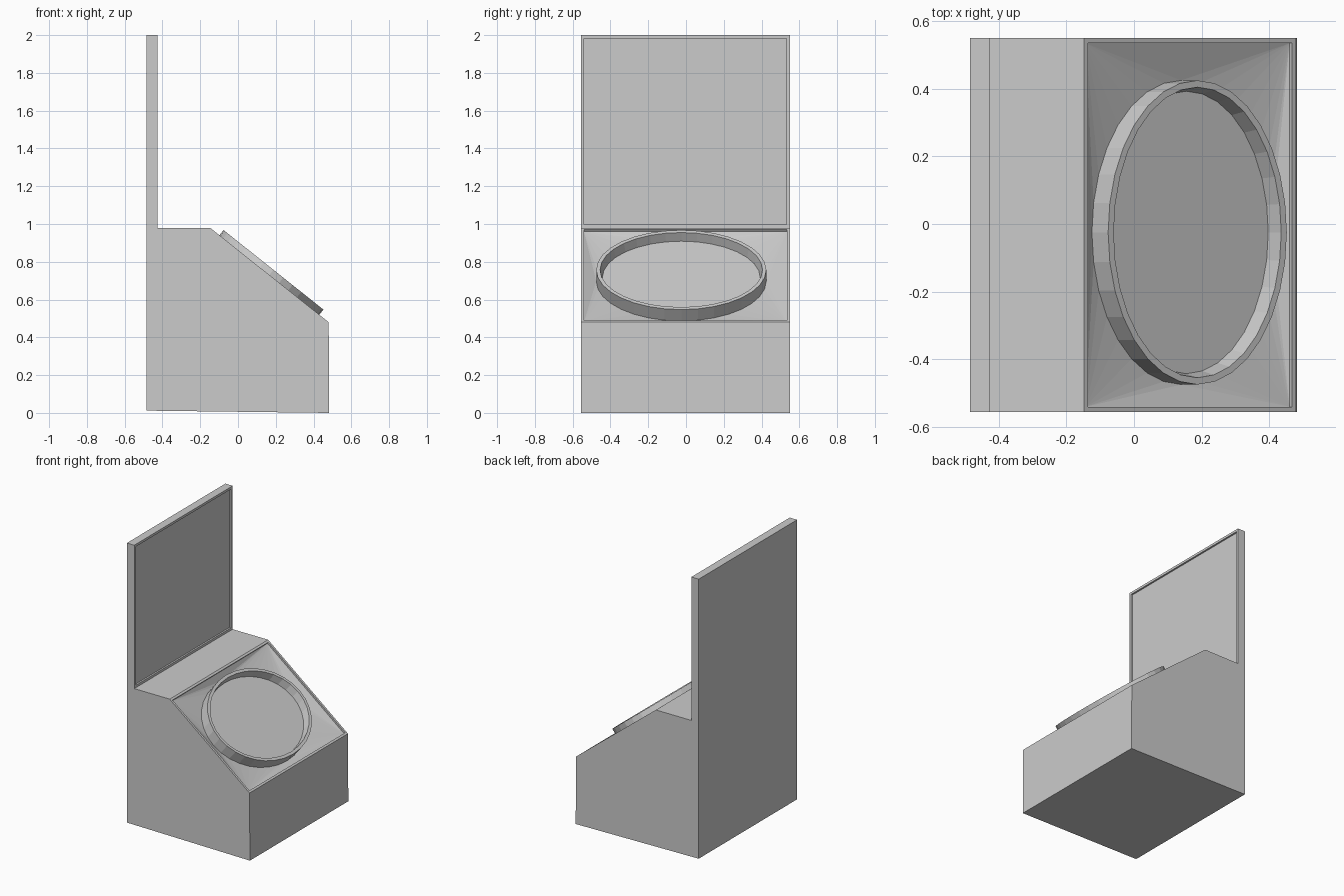
import bpy, bmesh
from math import cos, sin, pi
from mathutils import Vector

if "Cube" in bpy.data.objects:
    bpy.data.objects.remove(bpy.data.objects["Cube"])

Y0, Y1 = -0.556, 0.55
SEG = 32


def finish(name, bm):
    bmesh.ops.remove_doubles(bm, verts=bm.verts, dist=1e-5)
    bmesh.ops.recalc_face_normals(bm, faces=bm.faces)
    mesh = bpy.data.meshes.new(name)
    bm.to_mesh(mesh)
    bm.free()
    obj = bpy.data.objects.new(name, mesh)
    bpy.context.collection.objects.link(obj)
    return obj


def quad_strip(bm, a, b):
    """Join two closed vertex loops of equal length."""
    for i in range(len(a)):
        j = (i + 1) % len(a)
        bm.faces.new((a[i], a[j], b[j], b[i]))


def recess(bm, corners, u, v, margin, depth):
    """Frame border plus a straight step; returns the sunken corner loop."""
    n = u.cross(v)
    signs = ((1, 1), (-1, 1), (-1, -1), (1, -1))
    outer = [bm.verts.new(c) for c in corners]
    inner = [bm.verts.new(c - (u * su + v * sv) * margin)
             for c, (su, sv) in zip(corners, signs)]
    low = [bm.verts.new(p.co - n * depth) for p in inner]
    quad_strip(bm, outer, inner)
    quad_strip(bm, inner, low)
    return low


def rect(p_top, p_bottom):
    (xt, zt), (xb, zb) = p_top, p_bottom
    return [Vector((xb, Y1, zb)), Vector((xt, Y1, zt)),
            Vector((xt, Y0, zt)), Vector((xb, Y0, zb))]


# Side profile of the cabinet with upright back board
profile = [(-0.485, 0.012), (0.483, 0.0), (0.48, 0.48), (-0.148, 0.98),
           (-0.427, 0.98), (-0.427, 2.0), (-0.485, 2.0)]
SLOPE, SCREEN = 2, 4

bm = bmesh.new()
sides = [[bm.verts.new((x, y, z)) for x, z in profile] for y in (Y0, Y1)]
for s in sides:
    bm.faces.new(s)
for i in range(len(profile)):
    if i not in (SLOPE, SCREEN):
        j = (i + 1) % len(profile)
        bm.faces.new((sides[0][i], sides[0][j], sides[1][j], sides[1][i]))

# Sunken screen on the back board
ey = Vector((0, 1, 0))
corners = rect(profile[5], profile[4])
low = recess(bm, corners, Vector((0, 0, -1)), ey, 0.017, -0.012)
for p in low:
    p.co.x = profile[4][0] - 0.012
bm.faces.new(low)

# Sloped console with dished panel leading to the oval
top, bottom = Vector((-0.148, 0, 0.98)), Vector((0.48, 0, 0.48))
u = (bottom - top).normalized()
n = u.cross(ey)
low = recess(bm, rect(profile[3], profile[2]), u, ey, 0.015, 0.012)
centre = (top + bottom) / 2 + ey * -0.025


def oval(a, b, h):
    return [bm.verts.new(centre + u * (a * cos(t)) + ey * (b * sin(t)) + n * h)
            for t in (2 * pi * i / SEG for i in range(SEG))]


# Oval rim: outer wall, flat lip, inner wall, floor
loops = [oval(0.338, 0.45, -0.042), oval(0.338, 0.45, 0.035),
         oval(0.317, 0.43, 0.035), oval(0.31, 0.418, -0.018)]
for a, b in zip(loops, loops[1:]):
    quad_strip(bm, a, b)
bm.faces.new(loops[-1])

# Corner fans and side triangles of the dished panel
base, q = loops[0], SEG // 4
for k in range(4):
    for i in range(k * q, (k + 1) * q):
        bm.faces.new((low[k], base[i], base[(i + 1) % SEG]))
    bm.faces.new((base[(k + 1) * q % SEG], low[k], low[(k + 1) % 4]))

finish("console_cabinet", bm)
